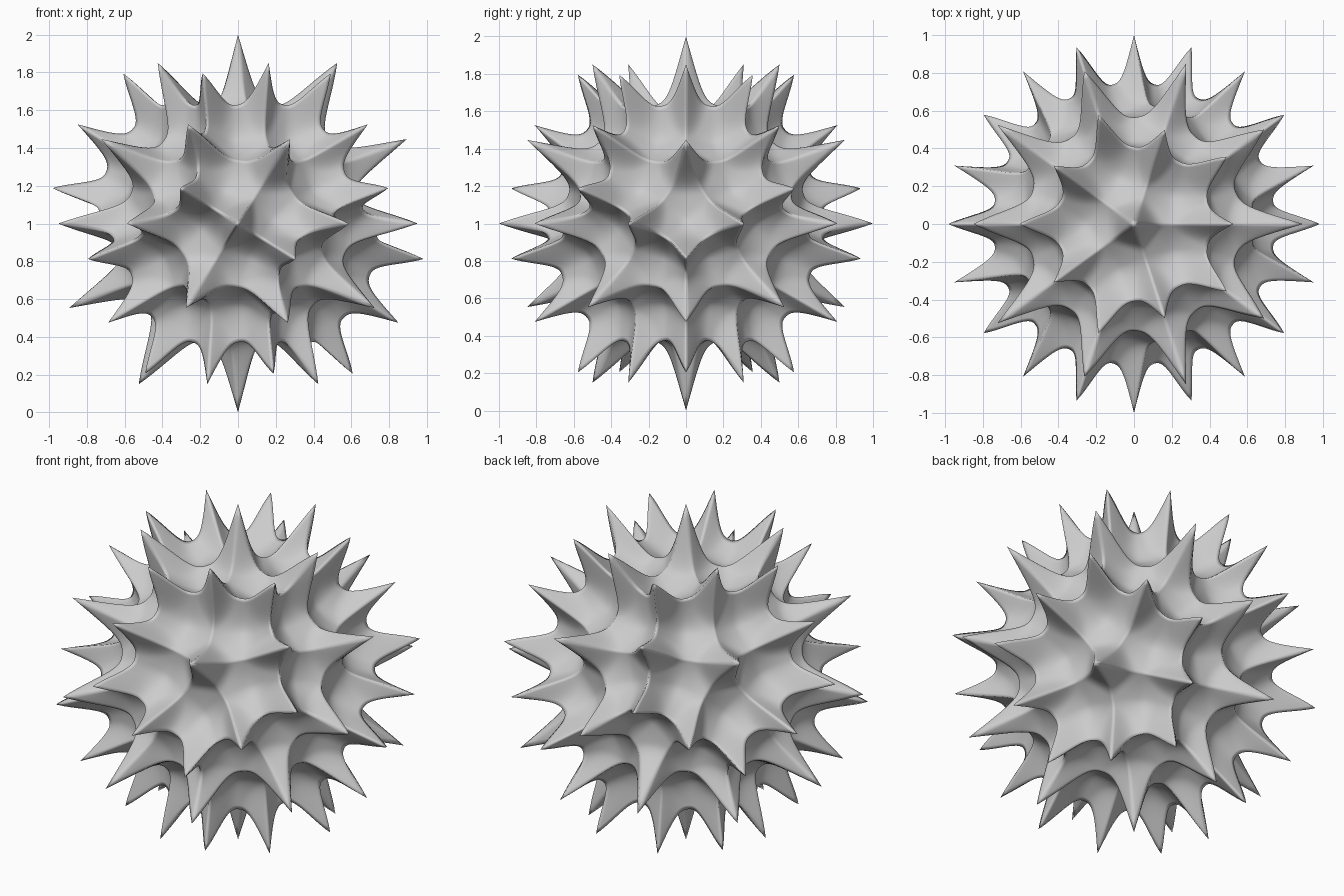
import bpy, bmesh

if "Cube" in bpy.data.objects:
    bpy.data.objects.remove(bpy.data.objects["Cube"])

N = 28                       # grid steps across each kite panel
LONG, SHORT, MID = 0.655, 0.75, 0.61   # trough radii: long ridge, short ridge, panel centre


def radius(u, v):
    """Distance from the centre at a point of a kite panel with spikes at its corners."""
    s, t = 2 * min(u, 1 - u), 2 * min(v, 1 - v)
    ridge_v = LONG if v < 0.5 else SHORT
    ridge_u = LONG if u < 0.5 else SHORT
    base = MID + (ridge_v - MID) * (1 - t) ** 2 + (ridge_u - MID) * (1 - s) ** 2
    rho = min(1.0, (s ** 1.15 + t ** 1.15) ** (1 / 1.15))
    return base + (1 - base) * (1 - rho) ** 2.9


# Icosahedron whose corners, edge middles and face centres carry the 62 spikes
ico = bmesh.new()
bmesh.ops.create_icosphere(ico, subdivisions=1, radius=1)
kites = []
for f in ico.faces:
    p = [v.co.normalized() for v in f.verts]
    centre = (p[0] + p[1] + p[2]).normalized()
    for i in range(3):
        a, b, c = p[i], p[(i + 1) % 3], p[i - 1]
        kites.append((a, (a + b).normalized(), centre, (a + c).normalized()))
ico.free()

# Dished kite panels
bm = bmesh.new()
for a, b, c, d in kites:
    grid = []
    for j in range(N + 1):
        v = j / N
        row = []
        for i in range(N + 1):
            u = i / N
            way = (a * (1 - u) + b * u) * (1 - v) + (d * (1 - u) + c * u) * v
            co = way.normalized() * radius(u, v)
            co.z += 1
            row.append(bm.verts.new(co))
        grid.append(row)
    for j in range(N):
        for i in range(N):
            bm.faces.new((grid[j][i], grid[j][i + 1], grid[j + 1][i + 1], grid[j + 1][i]))
bmesh.ops.remove_doubles(bm, verts=bm.verts[:], dist=0.0002)
bmesh.ops.recalc_face_normals(bm, faces=bm.faces[:])
for f in bm.faces:
    f.smooth = True

mesh = bpy.data.meshes.new("spiky_ball")
bm.to_mesh(mesh)
bm.free()
bpy.context.collection.objects.link(bpy.data.objects.new("spiky_ball", mesh))
